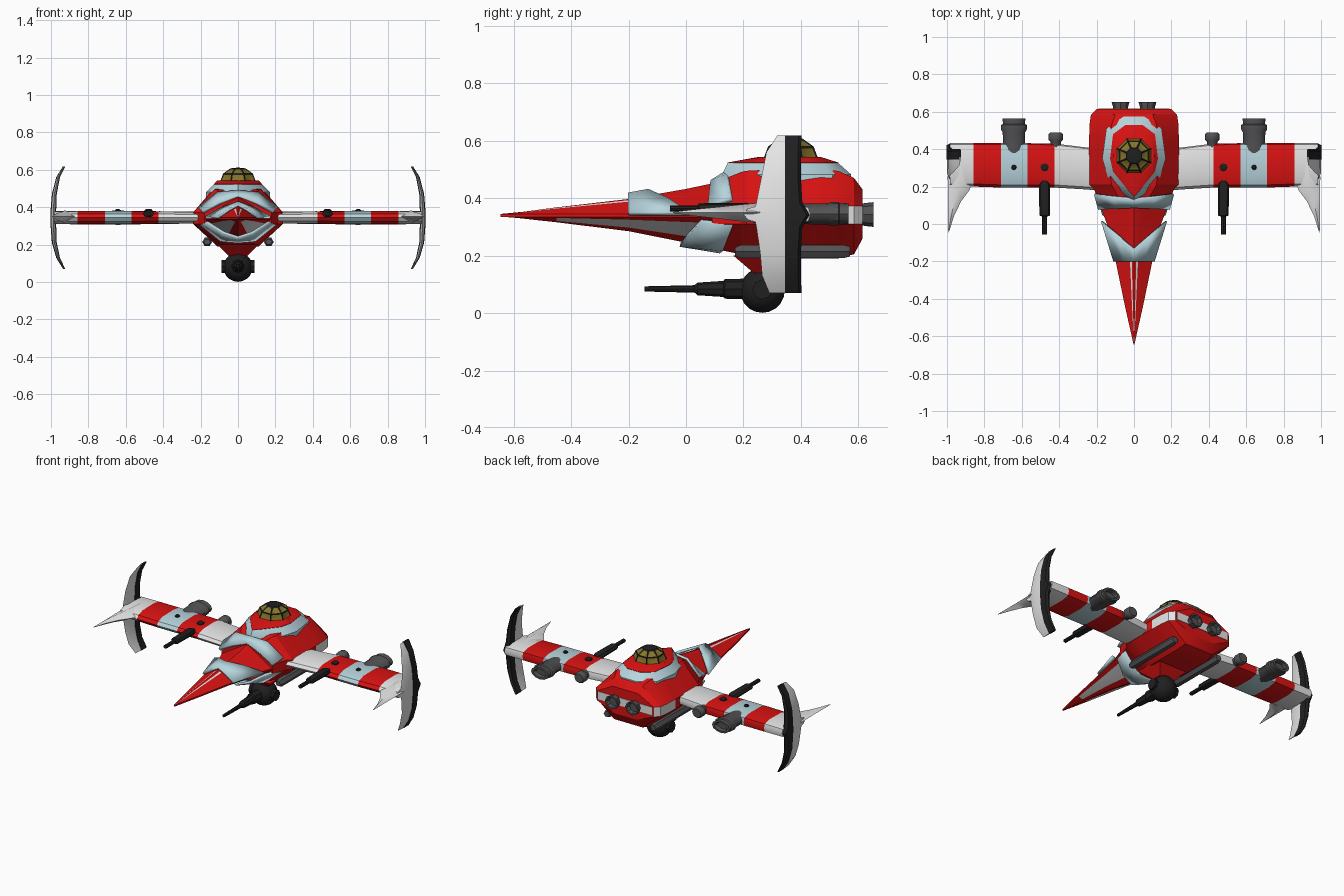
import bpy, bmesh, math
from mathutils import Vector

if "Cube" in bpy.data.objects:
    bpy.data.objects.remove(bpy.data.objects["Cube"])

COLOURS = {"red": (.70, .006, .006), "white": (.78, .78, .78), "pale_blue": (.47, .66, .72),
           "dark_grey": (.085, .085, .09), "black": (.014, .014, .015), "olive_glass": (.24, .18, .02)}
MATS = {}
for n, c in COLOURS.items():
    MATS[n] = bpy.data.materials.new(n)
    MATS[n].diffuse_color = (*c, 1)
NAMES = list(COLOURS)


def finish(name, bm, colour, mirror=False, angle=35):
    """Turn a bmesh into an object; colour is a name or a rule on the face centre."""
    bmesh.ops.recalc_face_normals(bm, faces=bm.faces)
    me = bpy.data.meshes.new(name)
    for f in bm.faces:
        if colour:
            f.material_index = NAMES.index(colour(f.calc_center_median()) if callable(colour) else colour)
    bm.to_mesh(me)
    bm.free()
    for n in NAMES:
        me.materials.append(MATS[n])
    me.shade_smooth()
    me.set_sharp_from_angle(angle=math.radians(angle))
    ob = bpy.data.objects.new(name, me)
    bpy.context.collection.objects.link(ob)
    if mirror:
        ob.modifiers.new("Mirror", "MIRROR")
    return ob


def loft(name, sections, colour, mirror=False, angle=35, closed=True):
    """Skin a row of matching sections, with end caps when closed."""
    bm = bmesh.new()
    rows = [[bm.verts.new(p) for p in s] for s in sections]
    n = len(rows[0])
    for a, b in zip(rows, rows[1:]):
        for j in range(n if closed else n - 1):
            k = (j + 1) % n
            bm.faces.new((a[j], a[k], b[k], b[j]))
    if closed:
        bm.faces.new(rows[0])
        bm.faces.new(rows[-1])
    return finish(name, bm, colour, mirror, angle)


def tube(name, x, z, stations, colour, mirror=False, n=12):
    """Round part along y from (y, x radius, z radius) stations."""
    ring = [(math.cos(2 * math.pi * i / n), math.sin(2 * math.pi * i / n)) for i in range(n)]
    return loft(name, [[(x + c * rx, y, z + s * rz) for c, s in ring] for y, rx, rz in stations],
                colour, mirror)


def box(name, lo, hi, colour, mirror=False):
    return loft(name, [[(lo[0], y, lo[2]), (hi[0], y, lo[2]), (hi[0], y, hi[2]), (lo[0], y, hi[2])]
                       for y in (lo[1], hi[1])], colour, mirror)


def plate(name, front, back, colour):
    """Mirrored armour plate between two edges."""
    ob = loft(name, [front, back], colour, mirror=True, closed=False)
    s = ob.modifiers.new("Solidify", "SOLIDIFY")
    s.thickness, s.offset = .015, 0
    return ob


def sym(half):
    """Complete a right-hand list of points to both sides."""
    return half + [(-x, y, z) for x, y, z in reversed(half) if x > 1e-6]


# Rear fuselage: eight-sided hull
hull = []
for y, wt, zt, wm, wb, zb in [(.09, .05, .45, .18, .04, .225), (.19, .11, .49, .215, .08, .205),
                              (.21, .12, .495, .238, .09, .20), (.30, .13, .50, .24, .11, .19),
                              (.45, .13, .50, .24, .11, .19), (.53, .12, .495, .238, .11, .19),
                              (.585, .10, .47, .23, .10, .205), (.615, .09, .43, .20, .08, .26)]:
    hull.append(sym([(wt, y, zt), (wm, y, .372), (wm, y, .31), (wb, y, zb)]))
loft("fuselage", hull, lambda c: "white" if abs(c.x) > .2 and .32 < c.z < .36 and c.y > .45 else "red", angle=25)
box("rear_white_stripe", (-.19, .61, .32), (.19, .618, .37), "white")

# Nose: long faceted spike with thin white lines and white lower panels
nose = []
for y, w, zt, zb in [(-.645, .002, .342, .338), (-.45, .046, .368, .316), (-.2, .098, .397, .285),
                     (0, .145, .432, .245), (.11, .185, .455, .225)]:
    up, dn = zt - .345, .335 - zb
    nose.append(sym([(0, y, zt), (w * .12, y, zt - up * .08), (w * .22, y, zt - up * .18), (w, y, .345),
                     (w, y, .335), (w * .85, y, .335 - dn * .2), (w * .3, y, .335 - dn * .75), (0, y, zb)]))
ob = loft("nose", nose, "red", angle=20)
for f in ob.data.polygons:
    c = f.center
    w = .225 * (c.y + .645)
    line = c.z > .345 and .13 * w < abs(c.x) < .21 * w and c.y < -.2
    panel = c.z < .33 and .45 * w < abs(c.x) < .75 * w and -.4 < c.y
    if line or panel:
        f.material_index = NAMES.index("white")

# Pale blue armour collars around the nose and hull front
plate("nose_upper_collar", [(0, -.2, .412), (.05, -.2, .385), (.106, -.2, .345)],
      [(0, -.13, .425), (.085, -.06, .395), (.172, .015, .345)], "pale_blue")
plate("nose_lower_collar", [(0, -.02, .238), (.08, .0, .265), (.165, .05, .32)],
      [(0, .12, .215), (.09, .13, .222), (.2, .165, .31)], "pale_blue")
plate("hull_front_band", [(0, .09, .457), (.1, .085, .42), (.188, .08, .372)],
      [(0, .135, .485), (.11, .145, .478), (.21, .16, .395)], "pale_blue")

# Raised collar around the cockpit: blue slope, red centre
outer = [(0, .125), (.05, .155), (.14, .25), (.17, .35), (.148, .51), (.055, .575)]
inner = [(0, .145), (.035, .185), (.112, .28), (.128, .35), (.112, .48), (.045, .53)]
seat = [(0, .25), (.04, .262), (.095, .30), (.11, .365), (.092, .43), (.04, .47)]
loft("cockpit_collar", [sym([(x, y, z) for x, y in pts]) for pts, z in
                        ((outer, .445), (outer, .482), (inner, .522))], "pale_blue")
loft("cockpit_base", [sym([(x, y, z) for x, y in pts]) for pts, z in
                      ((inner, .50), (inner, .524), (seat, .543))], "red")

# Cockpit dome: olive panes inset in a black frame
bm = bmesh.new()
rows = []
for e in (0, 36, 66):
    r, h = .106 * math.cos(math.radians(e)), .085 * math.sin(math.radians(e))
    rows.append([bm.verts.new((r * math.cos(math.pi * (i + .5) / 4), .365 + r * math.sin(math.pi * (i + .5) / 4),
                               .53 + h)) for i in range(8)])
for a, b in zip(rows, rows[1:]):
    for i in range(8):
        bm.faces.new((a[i], a[(i + 1) % 8], b[(i + 1) % 8], b[i]))
panes = list(bm.faces)
tip = bm.verts.new((0, .365, .612))
for i in range(8):
    bm.faces.new((rows[2][i], rows[2][(i + 1) % 8], tip))
for f in bm.faces:
    f.material_index = NAMES.index("black")
bmesh.ops.recalc_face_normals(bm, faces=bm.faces)
bmesh.ops.inset_individual(bm, faces=panes, thickness=.009, depth=-.003)
for f in panes:
    f.material_index = NAMES.index("olive_glass")
finish("cockpit_dome", bm, None)

# Wings: flat aerofoil, striped by span
foil = [(0, 0), (.06, .55), (.25, .95), (.75, 1), (.97, .7), (1, 0)]
foil += [(c, -t) for c, t in reversed(foil[1:-1])]
stripe = lambda c: ("white" if abs(c.x) < .425 or abs(c.x) > .857 else
                    "pale_blue" if .57 < abs(c.x) < .712 else "red")
loft("wing", [[(x, yf + c * (yr - yf), .344 + t * h) for c, t in foil] for x, yf, yr, h in
              [(.2, .18, .405, .032), (.26, .185, .41, .032), (.425, .195, .43, .034), (.57, .195, .432, .036),
               (.712, .195, .433, .036), (.857, .2, .433, .036), (.985, .2, .433, .034)]], stripe, True)

# Wing-tip blade sweeping forward
loft("tip_blade", [[(xi, y, .35), ((xi + xo) / 2, y, .35 + h), (xo, y, .35), ((xi + xo) / 2, y, .35 - h * 1.1)]
                   for y, xi, xo, h in [(-.045, .99, .993, .002), (.04, .963, .994, .012), (.12, .925, .994, .02),
                                        (.18, .88, .995, .027), (.25, .855, .996, .033), (.34, .85, .99, .03)]],
     "white", True, 60)

# Curved wing-tip fin with a black trailing strip
arc = [(.618, .930, .318, .003, .402), (.56, .962, .28, .007, .40), (.47, .982, .262, .010, .40),
       (.385, .987, .245, .012, .405), (.342, .987, .235, .013, .43), (.30, .987, .245, .012, .405),
       (.21, .982, .258, .010, .40), (.13, .962, .265, .007, .40), (.07, .930, .29, .003, .402)]
loft("tip_fin", [[(x, yf, z), (x + t, yf + .04, z), (x + t, .348, z), (x - t, .348, z), (x - t, yf + .04, z)]
                 for z, x, yf, t, yr in arc], "white", True, 50)
loft("tip_fin_strip", [[(x + t + .003, .345, z), (x + t + .003, yr - .01, z), (x, yr, z), (x - t - .003, yr - .01, z),
                        (x - t - .003, .345, z)] for z, x, yf, t, yr in arc], "black", True)

# Wing engines and rear nozzles
tube("large_wing_engine", .642, .345, [(.38, .058, .035), (.49, .06, .037), (.505, .069, .041), (.53, .069, .041),
                                       (.535, .058, .036), (.565, .062, .038), (.565, .045, .026), (.54, .04, .022)],
     "dark_grey", True)
tube("small_wing_engine", .418, .345, [(.40, .025, .025), (.44, .028, .028), (.45, .038, .034), (.48, .038, .034),
                                       (.49, .03, .028)], "dark_grey", True)
tube("rear_nozzle", .072, .343, [(.60, .036, .036), (.625, .04, .04), (.652, .048, .043), (.652, .038, .034),
                                 (.63, .03, .028)], "dark_grey", True, 8)

# Wing guns and round wing studs
tube("wing_gun", .478, .364, [(-.055, .013, .011), (.04, .013, .011), (.045, .028, .018), (.21, .03, .02),
                              (.23, .015, .012)], "black", True, 8)
for label, x, r in (("inner", .478, .022), ("outer", .642, .014)):
    loft(label + "_wing_stud", [[(x + q * math.cos(i * math.pi / 4), .303 + q * math.sin(i * math.pi / 4), z)
                                 for i in range(8)] for z, q in ((.36, r), (.384, r), (.39, r * .6))], "black", True)

# Skids under the hull
tube("skid", .165, .214, [(.17, .018, .016), (.19, .026, .026), (.55, .026, .026), (.57, .02, .02)],
     "dark_grey", True, 6)

# Belly turret: red mount, ball, side caps and gun
loft("turret_mount", [[(-a, .265 - b, z), (a, .265 - b, z), (a, .265 + b, z), (-a, .265 + b, z)]
                      for a, b, z in ((.11, .1, .20), (.05, .03, .14))], "red")
bm = bmesh.new()
bmesh.ops.create_uvsphere(bm, u_segments=16, v_segments=10, radius=.078)
bmesh.ops.translate(bm, verts=bm.verts, vec=Vector((0, .266, .079)))
finish("turret_ball", bm, "black")
loft("turret_side_caps", [[(x, .266 + .035 * math.cos(i * math.pi / 4), .082 + .035 * math.sin(i * math.pi / 4))
                           for i in range(8)] for x in (-.088, .088)], "black")
tube("turret_gun", 0, .084, [(-.145, .009, .009), (.03, .013, .013), (.04, .022, .022), (.13, .026, .028),
                             (.135, .034, .034), (.21, .036, .036)], "black", n=8)

for m in bpy.data.materials:
    if m.users and not m.is_grease_pencil:
        m.use_nodes = True
        m.node_tree.nodes["Principled BSDF"].inputs["Base Color"].default_value = m.diffuse_color
